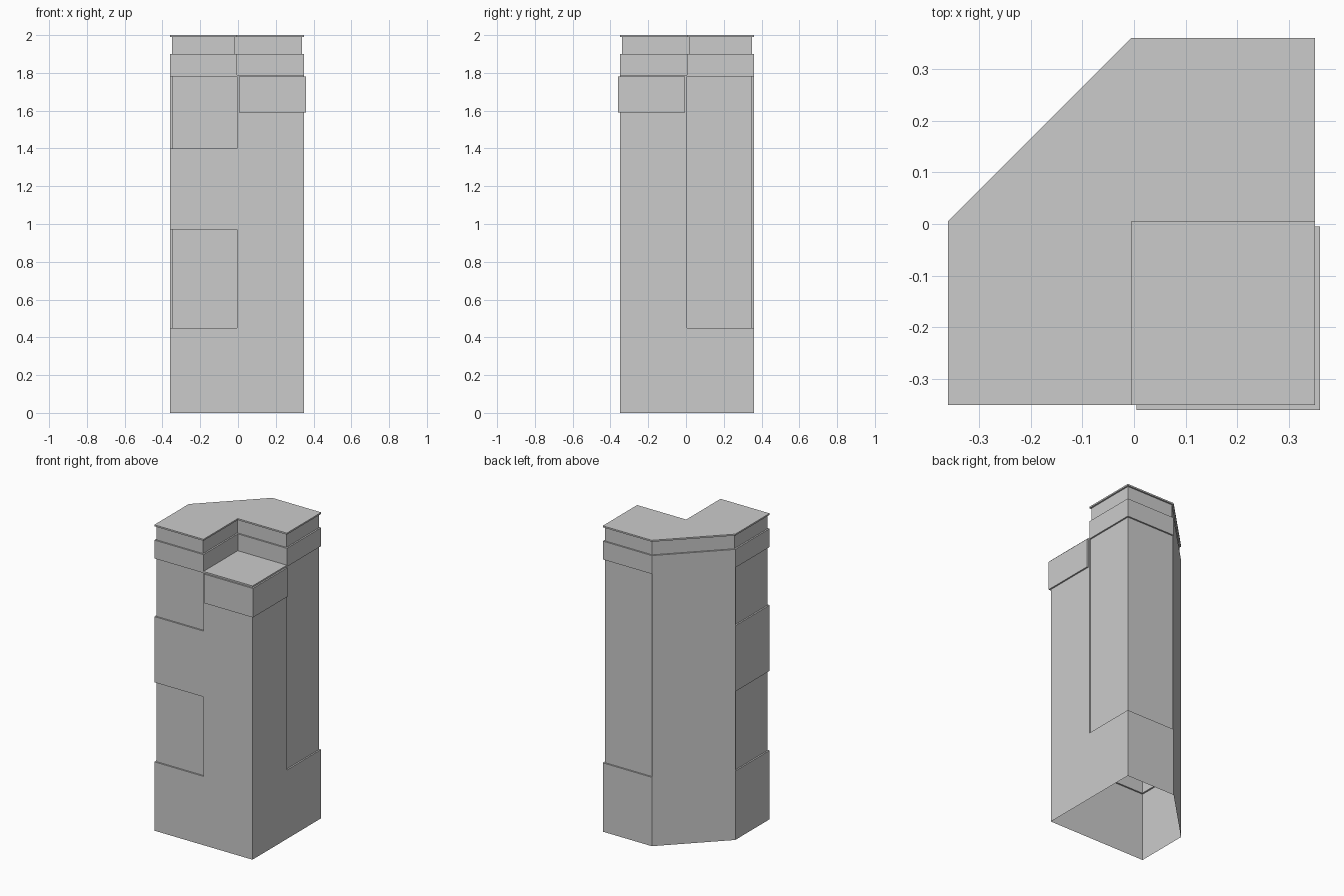
import bpy, bmesh, math

if "Cube" in bpy.data.objects:
    bpy.data.objects.remove(bpy.data.objects["Cube"])

W0, W1 = -0.36, 0.35      # outer limits in x (mirrored on the diagonal for y)
M = 0.005                 # quarter line
D = 0.01                  # depth of the recesses and of the bulge


def shaft_ring(p, q, b):
    """Shaft outline: p = front-left recess, q = back-right recess, b = corner bulge."""
    return [
        (W0 + p, -W1 + p), (-M, -W1 + p), (-M, -W1),
        (M, -W1), (M, -W1 - b), (W1 + b, -W1 - b), (W1 + b, -M), (W1, -M),
        (W1, M), (W1 - q, M), (W1 - q, -W0 - q),
        (-M, -W0 - q), (-M, -W0), (W0, M), (W0 + p, M),
    ]


def crown_ring(g):
    """L-shaped outline with a chamfered back-left corner, inset by g."""
    k = (math.sqrt(2) - 1) * g
    return [
        (W0 + g, -W1 + g), (-M - g, -W1 + g), (-M - g, M + g),
        (W1 - g, M + g), (W1 - g, -W0 - g), (-M + k, -W0 - g), (W0 + g, M - k),
    ]


def loft(bm, levels):
    """Skin a stack of (z, outline) levels; return the last row of vertices."""
    rows = [[bm.verts.new((x, y, z)) for x, y in ring] for z, ring in levels]
    n = len(rows[0])
    for a, b in zip(rows, rows[1:]):
        for i in range(n):
            j = (i + 1) % n
            bm.faces.new((a[i], a[j], b[j], b[i]))
    return rows[-1]


bm = bmesh.new()

# Shaft: open at the bottom, with shallow wall recesses and the corner bulge
shaft = [
    (0.00, (0, 0, 0)), (0.45, (0, 0, 0)),
    (0.45, (D, D, 0)), (0.97, (D, D, 0)),
    (0.97, (0, D, 0)), (1.40, (0, D, 0)),
    (1.40, (D, D, 0)), (1.59, (D, D, 0)),
    (1.59, (D, D, D)), (1.78, (D, D, D)),
    (1.78, (0, 0, 0)), (1.79, (0, 0, 0)),
]
loft(bm, [(z, shaft_ring(*s)) for z, s in shaft])

# Terrace floor in the front-right notch
floor = [(-M, -W1), (M, -W1), (W1, -W1), (W1, -M), (W1, M), (-M, M)]
bm.faces.new([bm.verts.new((x, y, 1.79)) for x, y in floor])

# Crown: wall, recessed band and thin overhanging roof
crown = [(1.79, 0), (1.90, 0), (1.90, D), (1.99, D), (1.99, 0), (2.00, 0)]
bm.faces.new(loft(bm, [(z, crown_ring(g)) for z, g in crown]))

# Weld and simplify
bmesh.ops.remove_doubles(bm, verts=bm.verts[:], dist=1e-4)
bmesh.ops.dissolve_limit(bm, angle_limit=0.01, verts=bm.verts[:], edges=bm.edges[:])

mesh = bpy.data.meshes.new("tower")
bm.to_mesh(mesh)
bm.free()
bpy.context.collection.objects.link(bpy.data.objects.new("tower", mesh))
